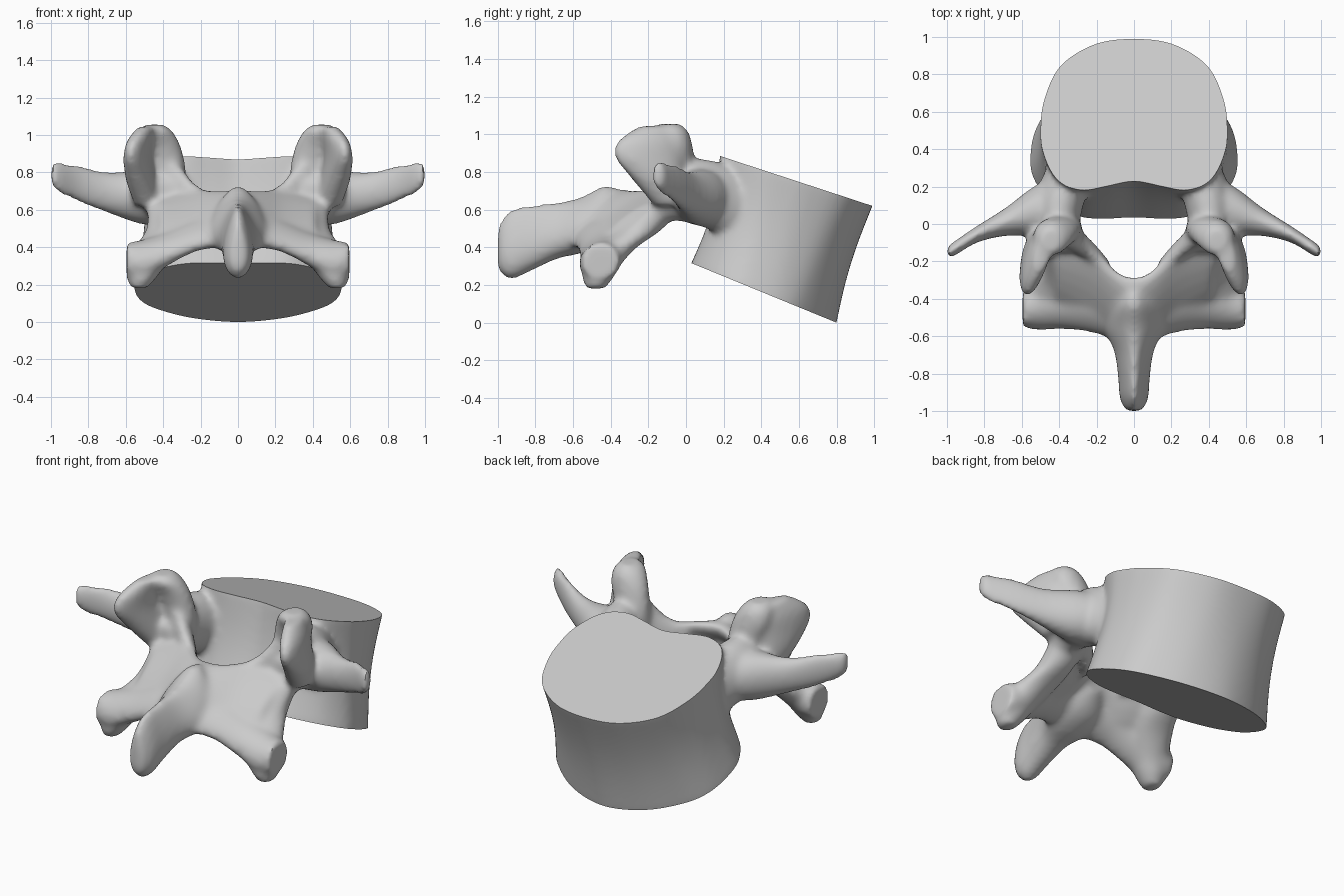
import bpy, bmesh, math
from mathutils import Vector

cube = bpy.data.objects.get("Cube")
if cube:
    bpy.data.objects.remove(cube)

bone = bpy.data.materials.new("pale grey bone")
bone.use_nodes = True
COLOUR = (0.6, 0.6, 0.6, 1)
bone.diffuse_color = COLOUR
bone.node_tree.nodes["Principled BSDF"].inputs["Base Color"].default_value = COLOUR


def spline(points, steps, closed=False):
    """Catmull-Rom interpolation of tuples of any length."""
    n = len(points)
    get = lambda i: points[i % n] if closed else points[max(0, min(n - 1, i))]
    out = []
    for i in range(n if closed else n - 1):
        for s in range(steps):
            t = s / steps
            out.append([0.5 * (2 * b + (c - a) * t + (2 * a - 5 * b + 4 * c - d) * t * t
                               + (3 * b - a - 3 * c + d) * t ** 3)
                        for a, b, c, d in zip(get(i - 1), get(i), get(i + 1), get(i + 2))])
    if not closed:
        out.append(list(points[-1]))
    return out


def loft(bm, rings):
    """Skin closed rings and cap both ends."""
    loops = [[bm.verts.new(p) for p in ring] for ring in rings]
    faces = [bm.faces.new(loops[0]), bm.faces.new(loops[-1])]
    n = len(loops[0])
    for a, b in zip(loops, loops[1:]):
        for i in range(n):
            j = (i + 1) % n
            faces.append(bm.faces.new((a[i], a[j], b[j], b[i])))
    bmesh.ops.recalc_face_normals(bm, faces=faces)


def limb(bm, u, v, sections, sides=(1,), taper=0):
    """Oval tube: each section is centre x, y, z and radii along u and v."""
    u, v = Vector(u).normalized(), Vector(v).normalized()
    for side in sides:
        rings = []
        for x, y, z, ru, rv in spline(sections, 4):
            ring = []
            for k in range(20):
                a = math.tau * k / 20
                narrow = 1 - taper * math.sin(a)
                p = Vector((x, y, z)) + u * ru * narrow * math.cos(a) + v * rv * math.sin(a)
                ring.append((p.x * side, p.y, p.z))
            rings.append(ring)
        loft(bm, rings)


def finish(name, bm):
    mesh = bpy.data.meshes.new(name)
    bm.to_mesh(mesh)
    bm.free()
    obj = bpy.data.objects.new(name, mesh)
    bpy.context.collection.objects.link(obj)
    mesh.materials.append(bone)
    return obj


def full_outline(half):
    return spline(half + [(-x, w) for x, w in half[-2:0:-1]], 5, closed=True)


X, Y, Z = (1, 0, 0), (0, 1, 0), (0, 0, 1)
SLOPE, SLOPE_NORMAL = (0, -.82, -.57), (0, -.57, .82)
BOTH = (1, -1)
bm = bmesh.new()

# Vertebral body: waisted, tilted drum, run past both end plates to be trimmed flat
upper = full_outline([(0, .06), (.3, .025), (.58, 0), (.84, .08), (.98, .26), (1, .42),
                      (.96, .6), (.79, .82), (.42, .965), (0, 1)])
lower = full_outline([(0, .02), (.3, .01), (.55, .03), (.82, .14), (.97, .29), (1, .43),
                      (.95, .62), (.8, .77), (.45, .93), (0, 1)])
back_low, back_high = Vector((0, .02, .32)), Vector((0, .18, .885))
front_low, front_high = Vector((0, .8, 0)), Vector((0, .99, .62))
rings = []
for k in range(-2, 15):
    t = k / 12
    waist = max(0, math.sin(math.pi * t))
    back = back_low.lerp(back_high, t) + Vector((0, .03 * waist, 0))
    front = front_low.lerp(front_high, t) - Vector((0, .02 * waist, 0))
    width = .555 - .055 * t - .025 * waist
    rings.append([back.lerp(front, a[1] + (b[1] - a[1]) * t)
                  + Vector(((a[0] + (b[0] - a[0]) * t) * width, 0, 0))
                  for a, b in zip(lower, upper)])
loft(bm, rings)

# Pedicles
limb(bm, X, Z, [(.3, .42, .57, .1, .15), (.365, .24, .64, .13, .19), (.4, .08, .69, .125, .18),
                (.41, -.05, .69, .11, .15), (.41, -.15, .64, .09, .11)], BOTH)

# Superior articular processes: a medial column and a lateral blade
limb(bm, X, Y, [(.4, -.03, .62, .12, .1), (.385, -.03, .8, .11, .08), (.42, -.05, .94, .115, .085),
                (.44, -.08, 1.02, .09, .09), (.445, -.09, 1.055, .05, .06)], BOTH)
limb(bm, (.25, -.97, 0), (.97, .25, 0),
     [(.48, -.08, .62, .09, .07), (.52, -.15, .76, .14, .075), (.535, -.2, .88, .185, .065),
      (.52, -.19, .97, .175, .06), (.485, -.15, 1.045, .1, .045)], BOTH)

# Ridges sweeping from the lamina's upper edge up to the superior processes
limb(bm, Z, Y, [(.13, -.26, .62, .07, .06), (.23, -.15, .64, .1, .065),
                (.32, -.08, .72, .135, .07), (.38, -.05, .8, .15, .07)], BOTH)

# Transverse processes
limb(bm, Y, Z, [(.4, .09, .67, .16, .16), (.53, .07, .67, .135, .145), (.69, .01, .69, .075, .11),
                (.84, -.055, .735, .045, .1), (.95, -.125, .77, .04, .085),
                (1.0, -.155, .79, .035, .06)], BOTH)

# Inferior articular processes
limb(bm, X, Y, [(.38, -.1, .64, .11, .1), (.39, -.24, .5, .1, .12), (.44, -.38, .4, .115, .12),
                (.49, -.45, .3, .1, .1), (.515, -.47, .23, .075, .08),
                (.53, -.48, .18, .045, .05)], BOTH)

# Flared webs from the lamina's lower edge to the inferior facets
limb(bm, SLOPE, SLOPE_NORMAL,
     [(.06, -.52, .49, .13, .065), (.22, -.475, .465, .125, .06), (.38, -.455, .39, .12, .075),
      (.5, -.45, .335, .125, .1), (.595, -.455, .325, .1, .1)], BOTH)

# Lamina plate spanning both sides
wing = [(.42, -.25, .53, .23, .065), (.24, -.33, .55, .27, .06), (.1, -.44, .56, .235, .06)]
limb(bm, SLOPE, SLOPE_NORMAL,
     wing + [(0, -.47, .57, .22, .07)] + [(-s[0],) + s[1:] for s in reversed(wing)])

# Spinous process, narrow along its crest
limb(bm, X, Z, [(0, -.34, .62, .05, .08), (0, -.43, .58, .13, .15), (0, -.55, .52, .15, .15),
                (0, -.68, .49, .1, .15), (0, -.82, .45, .08, .175),
                (0, -.93, .415, .072, .185), (0, -1.0, .4, .04, .12)], taper=.4)

vertebra = finish("vertebra", bm)

# Wedges that trim the end plates flat, clear of the arch
bm = bmesh.new()
for profile in ([(.15, .895), (1.2, .551), (1.2, 1.3), (.15, 1.3)],
                [(-.1, .369), (1.2, -.164), (1.2, -.6), (-.1, -.6)]):
    loft(bm, [[(x, y, z) for y, z in profile] for x in (-1.2, 1.2)])
trimmer = finish("end_plate_trimmer", bm)
trimmer.hide_render = True

# Fuse the parts, soften the joins, then trim
fuse = vertebra.modifiers.new("fuse", "REMESH")
fuse.mode = "VOXEL"
fuse.voxel_size = .017
soften = vertebra.modifiers.new("soften", "SMOOTH")
soften.factor = .5
soften.iterations = 12
trim = vertebra.modifiers.new("trim", "BOOLEAN")
trim.operation = "DIFFERENCE"
trim.solver = "EXACT"
trim.object = trimmer

bpy.ops.object.select_all(action="DESELECT")
vertebra.select_set(True)
bpy.context.view_layer.objects.active = vertebra
for modifier in (fuse, soften, trim):
    bpy.ops.object.modifier_apply(modifier=modifier.name)
bpy.data.objects.remove(trimmer)
bpy.ops.object.shade_smooth_by_angle(angle=math.radians(40))
